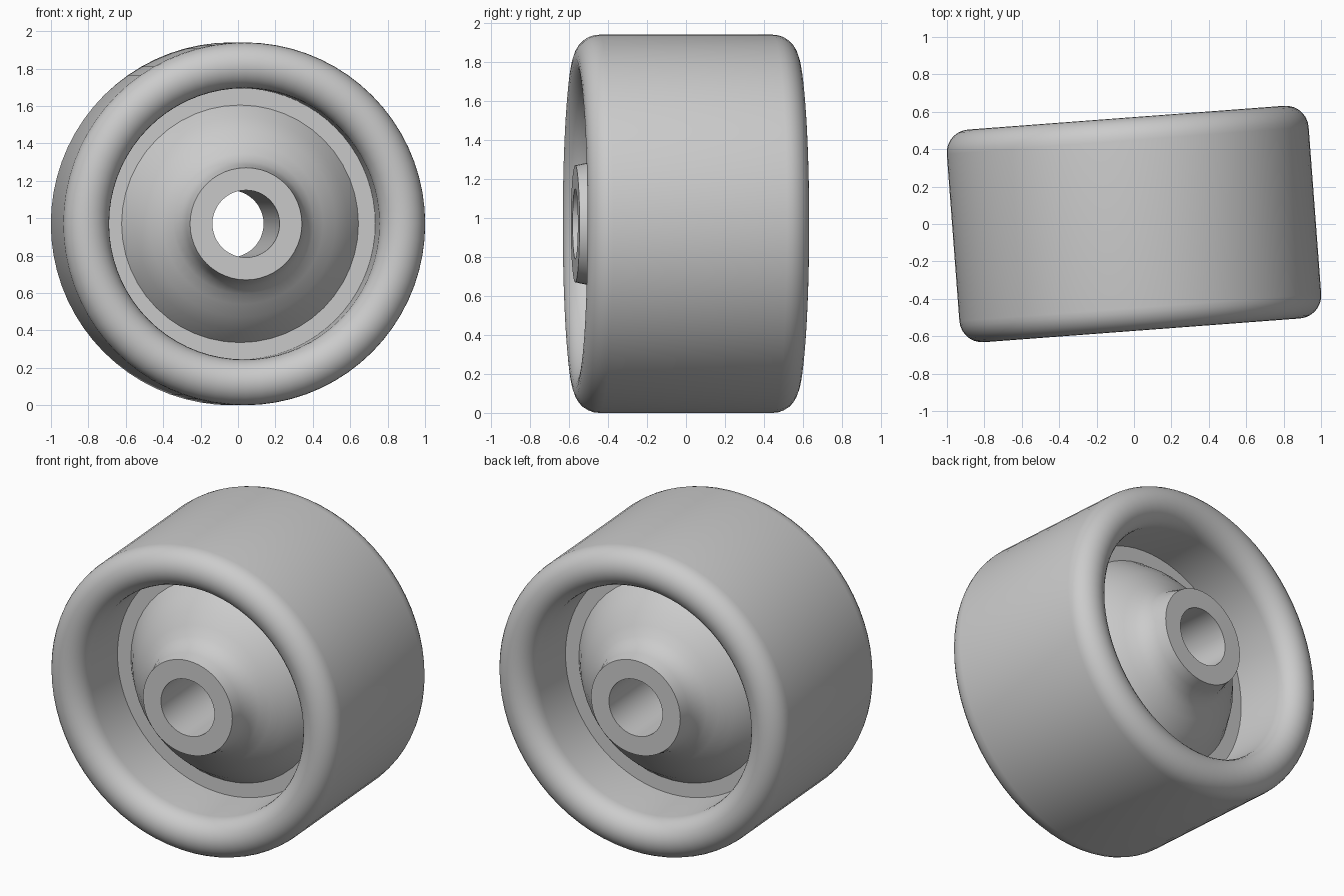
import bpy
import bmesh
from math import sin, cos, pi, radians

if "Cube" in bpy.data.objects:
    bpy.data.objects.remove(bpy.data.objects["Cube"], do_unlink=True)

RADIUS = 0.97
HALF_WIDTH = 0.57
RIM_INNER = 0.725
TILT = radians(4.3)

grey = bpy.data.materials.new("light_grey")
grey.use_nodes = True
colour = (0.6, 0.6, 0.6, 1)
grey.diffuse_color = colour
grey.node_tree.nodes["Principled BSDF"].inputs["Base Color"].default_value = colour


def lathe(name, half_profile, segments):
    """Spin a mirrored (radius, depth) profile about the wheel axis."""
    profile = half_profile + [(r, -d) for r, d in reversed(half_profile)]
    bm = bmesh.new()
    rings = []
    for i in range(segments):
        a = 2 * pi * i / segments
        rings.append([bm.verts.new((r * cos(a), -d, r * sin(a))) for r, d in profile])
    count = len(profile)
    for i in range(segments):
        here, after = rings[i], rings[(i + 1) % segments]
        for j in range(count):
            k = (j + 1) % count
            bm.faces.new((here[j], here[k], after[k], after[j]))
    bmesh.ops.recalc_face_normals(bm, faces=bm.faces)
    mesh = bpy.data.meshes.new(name)
    bm.to_mesh(mesh)
    bm.free()
    mesh.materials.append(grey)
    obj = bpy.data.objects.new(name, mesh)
    bpy.context.collection.objects.link(obj)
    obj.location.z = RADIUS
    obj.rotation_euler.z = TILT
    bpy.ops.object.select_all(action='DESELECT')
    obj.select_set(True)
    bpy.context.view_layer.objects.active = obj
    bpy.ops.object.shade_smooth_by_angle(angle=radians(32))
    return obj


# Tyre: thick sleeve with fully rounded ends
round_r = (RADIUS - RIM_INNER) / 2
mid_r = RIM_INNER + round_r
steps = 14
tyre_profile = [(mid_r - round_r * cos(pi * i / steps),
                 HALF_WIDTH - round_r + round_r * sin(pi * i / steps))
                for i in range(steps + 1)]
lathe("tyre", tyre_profile, 72)

# Wheel centre: bored hub flaring into a dome and a flat outer web
hub_profile = [(0.18, HALF_WIDTH), (0.3, HALF_WIDTH), (0.315, 0.5), (0.335, 0.44),
               (0.375, 0.395), (0.43, 0.355), (0.5, 0.305), (0.57, 0.235),
               (0.635, 0.145), (0.75, 0.145)]
lathe("wheel_centre", hub_profile, 48)
